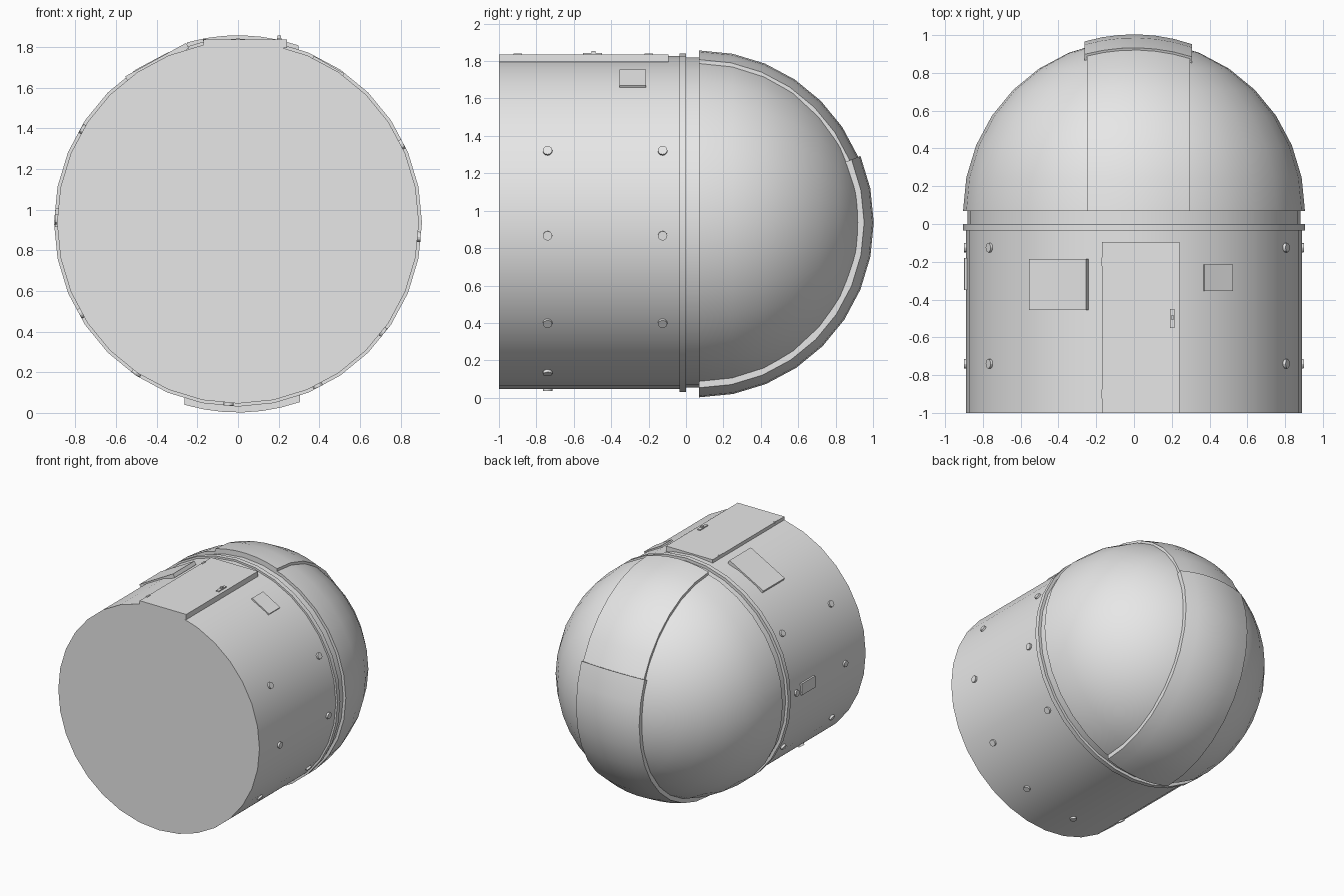
import bpy, bmesh
from math import sin, cos, pi, radians, sqrt
from mathutils import Matrix, Vector

cube = bpy.data.objects.get("Cube")
if cube:
    bpy.data.objects.remove(cube, do_unlink=True)

AXIS_Z = 0.936      # height of the lying building's axis
DOME_Y = 0.07       # where the dome starts
SEGMENTS = 32

grey = bpy.data.materials.new("plain_grey")
grey.use_nodes = True
grey.diffuse_color = (0.8, 0.8, 0.8, 1)
grey.node_tree.nodes["Principled BSDF"].inputs["Base Color"].default_value = (0.8, 0.8, 0.8, 1)


def finish(name, bm, smooth=True):
    bmesh.ops.remove_doubles(bm, verts=bm.verts, dist=0.0001)
    bmesh.ops.recalc_face_normals(bm, faces=bm.faces)
    mesh = bpy.data.meshes.new(name)
    bm.to_mesh(mesh)
    bm.free()
    mesh.materials.append(grey)
    obj = bpy.data.objects.new(name, mesh)
    bpy.context.collection.objects.link(obj)
    if smooth:
        bpy.ops.object.select_all(action='DESELECT')
        obj.select_set(True)
        bpy.context.view_layer.objects.active = obj
        bpy.ops.object.shade_smooth_by_angle(angle=radians(30))
    return obj


def loft(name, rings, cap_end=True):
    """Skin closed rings of points, capping the ends."""
    bm = bmesh.new()
    loops = [[bm.verts.new(p) for p in ring] for ring in rings]
    n = len(loops[0])
    for a, b in zip(loops, loops[1:]):
        for i in range(n):
            j = (i + 1) % n
            bm.faces.new((a[i], a[j], b[j], b[i]))
    bm.faces.new(loops[0])
    if cap_end:
        bm.faces.new(loops[-1])
    return finish(name, bm)


def lathe(name, profile, cap_end=True):
    """Revolve (radius, y) points around the lying axis."""
    turns = [2 * pi * i / SEGMENTS for i in range(SEGMENTS)]
    loft(name, [[(r * cos(t), y, AXIS_Z + r * sin(t)) for t in turns]
                for r, y in profile], cap_end)


def shutter(name, x0, x1, outer, first, last):
    """Spherical band swept over the dome from step first to step last."""
    xs = [x0 + (x1 - x0) * i / 6 for i in range(7)]
    section = [(x, sqrt(outer ** 2 - x * x)) for x in xs]
    section += [(x, sqrt(0.87 ** 2 - x * x)) for x in reversed(xs)]
    angles = [2 * pi * i / SEGMENTS for i in range(first, last + 1)]
    loft(name, [[(x, DOME_Y + r * sin(a), AXIS_Z + r * cos(a)) for x, r in section]
                for a in angles])


def box(name, centre, size, tilt=0):
    bm = bmesh.new()
    bmesh.ops.create_cube(bm, size=1)
    bm.transform(Matrix.Translation(centre) @ Matrix.Rotation(radians(tilt), 4, 'Y')
                 @ Matrix.Diagonal((*size, 1)))
    return finish(name, bm, smooth=False)


def on_wall(radius, degrees, y):
    a = radians(degrees)
    return Vector((radius * cos(a), y, AXIS_Z + radius * sin(a)))


def bolt(name, degrees, y):
    bm = bmesh.new()
    bmesh.ops.create_cone(bm, cap_ends=True, segments=12, radius1=0.025,
                          radius2=0.025, depth=0.03)
    bm.transform(Matrix.Translation(on_wall(0.886, degrees, y))
                 @ Matrix.Rotation(radians(90 - degrees), 4, 'Y'))
    finish(name, bm)


# Main shell: wall, collar ring, neck and dome
lathe("wall", [(0.89, -1), (0.89, -0.03)])
lathe("collar_ring", [(0.905, -0.035), (0.905, 0)])
lathe("neck", [(0.882, -0.01), (0.882, DOME_Y + 0.01)])
lathe("dome", [(0.905 * cos(i * pi / 16), DOME_Y + 0.905 * sin(i * pi / 16))
               for i in range(9)], cap_end=False)

# Dome shutters: upper slit cover and lower drop panel
shutter("upper_shutter", -0.25, 0.297, 0.921, 0, 6)
shutter("lower_shutter", -0.262, 0.306, 0.934, 6, 16)

# Door with handle, knob and hinges
box("door", (0.036, -0.547, 1.815), (0.412, 0.906, 0.042))
box("door_handle", (0.203, -0.5, 1.838), (0.024, 0.1, 0.012))
box("door_knob", (0.203, -0.495, 1.847), (0.016, 0.02, 0.016))
for i, y in enumerate((-0.9, -0.2)):
    box(f"door_hinge_{i + 1}", (-0.165, y, 1.834), (0.014, 0.045, 0.012))

# Hatches and small covers on the wall
box("raised_hatch", (-0.398, -0.32, 1.724), (0.342, 0.27, 0.03), -28.8)
box("flat_hatch", on_wall(0.886, 60, -0.285), (0.173, 0.14, 0.02), 30)
box("side_cover", on_wall(0.89, 178.5, -0.265), (0.09, 0.17, 0.02), -88.5)

# Bolts around the wall; the lower ones have a single row
for i, degrees in enumerate((25.5, -4.5, -37, -64, -93, -124, 210, 179, 149)):
    low = -130 < degrees < -50
    for j, y in enumerate((-0.74,) if low else (-0.74, -0.125)):
        bolt(f"bolt_{i + 1}_{j + 1}", degrees, y)
